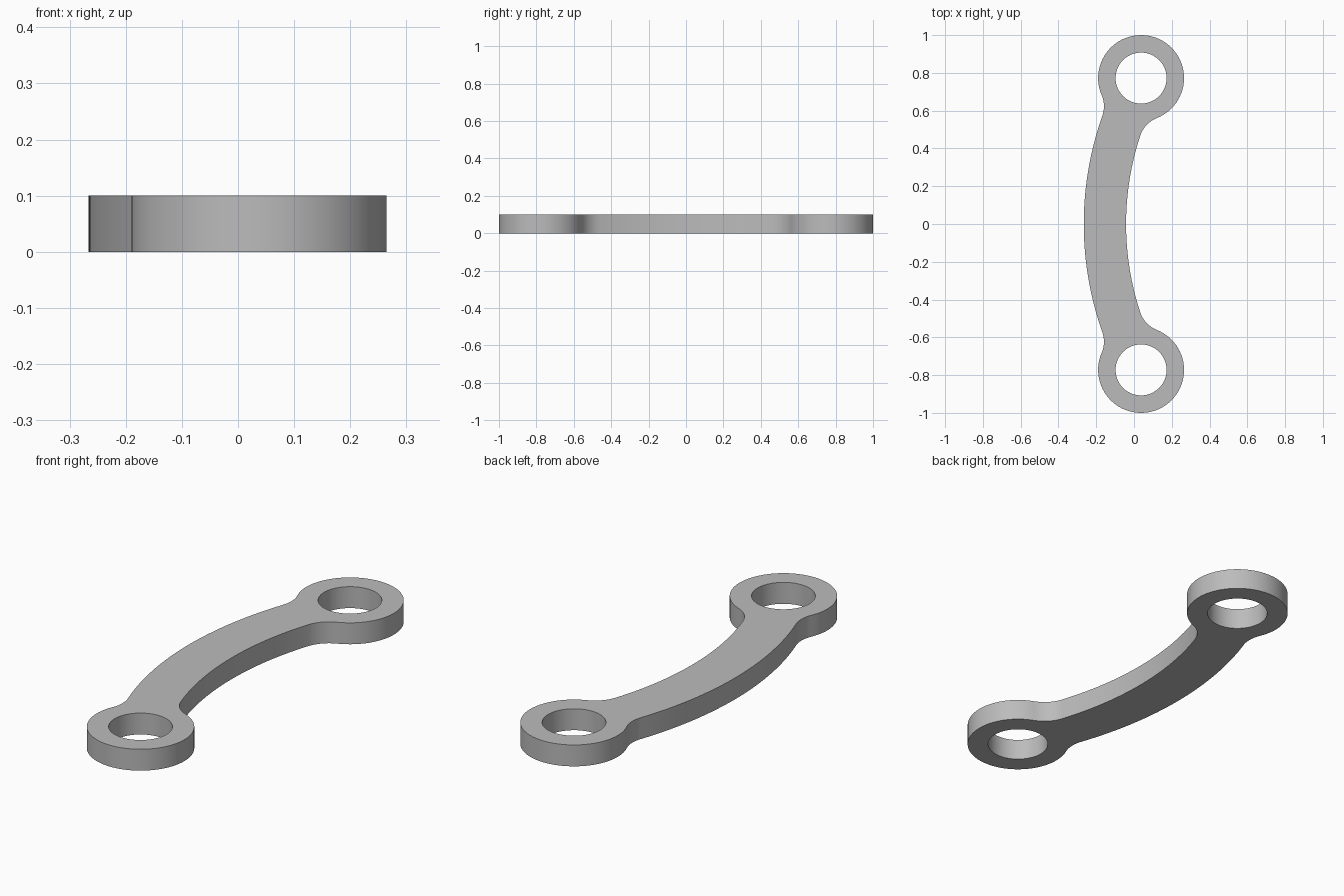
import bpy
import bmesh
from math import atan2, cos, sin, pi, sqrt, tau
from mathutils import Vector

cube = bpy.data.objects.get("Cube")
if cube:
    bpy.data.objects.remove(cube)

THICKNESS = 0.1
EYE = Vector((0.0375, 0.7725))      # centre of the upper eye
EYE_R, HOLE_R = 0.2275, 0.135
BOW = Vector((1.45, 0))             # centre of the bar's curvature
INNER_R, OUTER_R = 1.492, 1.716
FILLET_R = 0.15


def angle(centre, point):
    d = point - centre
    return atan2(d.y, d.x)


def arc(centre, radius, start, end, direction, steps):
    """Points from start towards end (end left out); direction 1 is anticlockwise."""
    sweep = direction * ((direction * (end - start)) % tau)
    angles = [start + sweep * i / steps for i in range(steps)]
    return [centre + radius * Vector((cos(a), sin(a))) for a in angles]


def fillet_centre(bow_distance):
    """Lower crossing of the circles around the bow centre and the eye."""
    eye_distance = EYE_R + FILLET_R
    axis = EYE - BOW
    length = axis.length
    along = (bow_distance ** 2 - eye_distance ** 2 + length ** 2) / (2 * length)
    across = sqrt(bow_distance ** 2 - along ** 2)
    axis.normalize()
    return BOW + axis * along + Vector((-axis.y, axis.x)) * across


# Upper half of the outline, from the inner middle round the eye to the outer middle
inner = fillet_centre(INNER_R - FILLET_R)
outer = fillet_centre(OUTER_R + FILLET_R)
inner_a, outer_a = angle(BOW, inner), angle(BOW, outer)
half = arc(BOW, INNER_R, pi, inner_a, -1, 16)
half += arc(inner, FILLET_R, inner_a, angle(inner, EYE), -1, 12)
half += arc(EYE, EYE_R, angle(EYE, inner), angle(EYE, outer), 1, 56)
half += arc(outer, FILLET_R, angle(outer, EYE), angle(outer, BOW), -1, 12)
half += arc(BOW, OUTER_R, outer_a, pi, 1, 16)
half.append(BOW - Vector((OUTER_R, 0)))

# Mirror to the lower half and add both holes
outline = half + [Vector((p.x, -p.y)) for p in reversed(half[1:-1])]
hole = arc(EYE, HOLE_R, 0, tau - 1e-6, 1, 64)
loops = [outline, hole, [Vector((p.x, -p.y)) for p in hole]]

bm = bmesh.new()
edges = []
for loop in loops:
    verts = [bm.verts.new((p.x, p.y, 0)) for p in loop]
    edges += [bm.edges.new((v, verts[i - 1])) for i, v in enumerate(verts)]
bmesh.ops.triangle_fill(bm, edges=edges, use_beauty=True, normal=(0, 0, 1))

# Thicken the flat profile
result = bmesh.ops.extrude_face_region(bm, geom=bm.faces[:], use_keep_orig=True)
top = [g for g in result["geom"] if isinstance(g, bmesh.types.BMVert)]
bmesh.ops.translate(bm, verts=top, vec=(0, 0, THICKNESS))
bmesh.ops.recalc_face_normals(bm, faces=bm.faces[:])

mesh = bpy.data.meshes.new("curved_link")
bm.to_mesh(mesh)
bm.free()
link = bpy.data.objects.new("curved_link", mesh)
bpy.context.collection.objects.link(link)

grey = bpy.data.materials.new("plain grey")
grey.use_nodes = True
colour = (0.5, 0.5, 0.5, 1)
grey.diffuse_color = colour
grey.node_tree.nodes["Principled BSDF"].inputs["Base Color"].default_value = colour
mesh.materials.append(grey)

# Smooth walls with crisp rims
bpy.ops.object.select_all(action="DESELECT")
link.select_set(True)
bpy.context.view_layer.objects.active = link
bpy.ops.object.shade_smooth_by_angle(angle=pi / 6)
